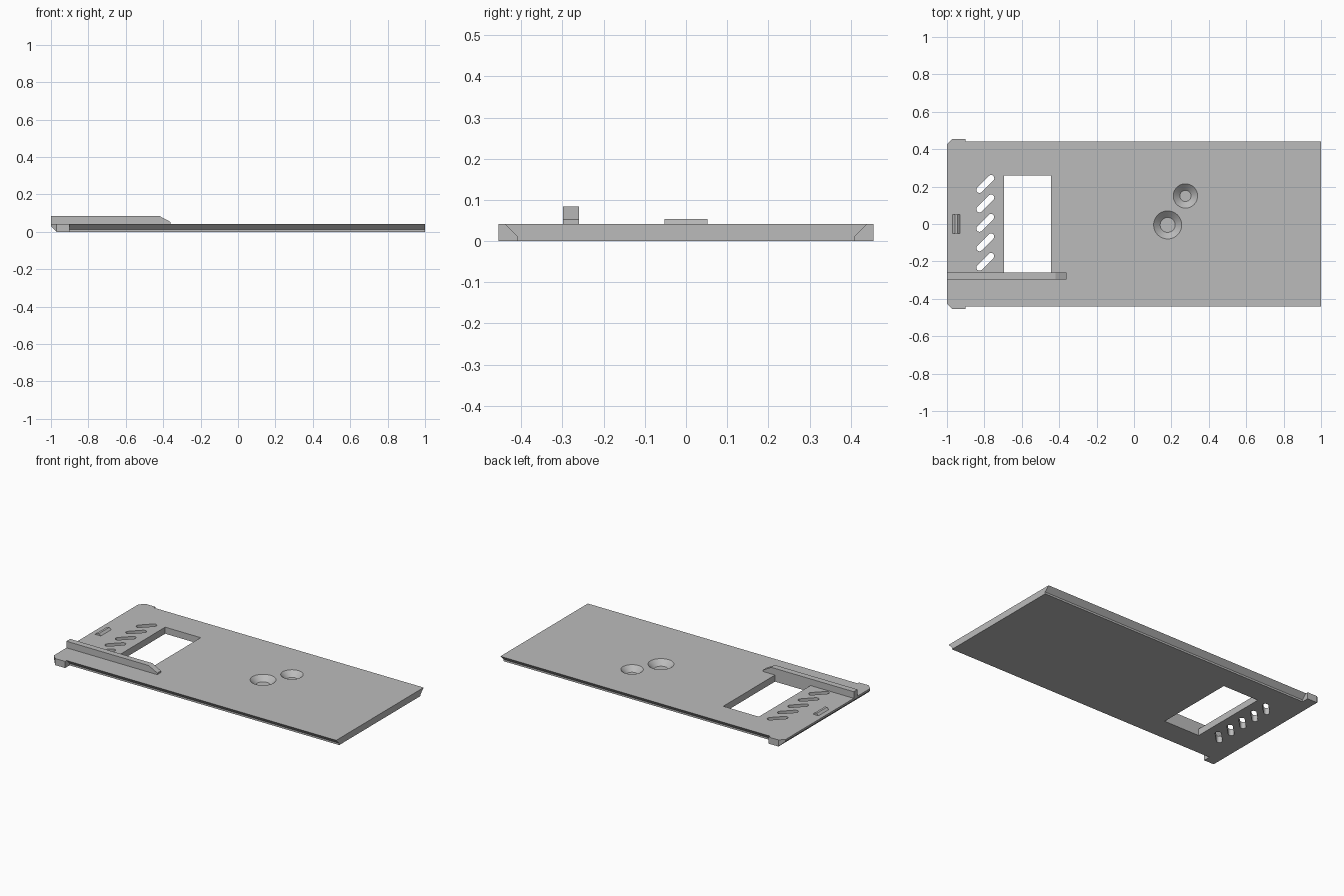
import bpy, bmesh, math
from mathutils import Vector

cube = bpy.data.objects.get("Cube")
if cube:
    bpy.data.objects.remove(cube, do_unlink=True)

grey = bpy.data.materials.new("plain_grey")
grey.use_nodes = True
grey.diffuse_color = (0.5, 0.5, 0.5, 1)
grey.node_tree.nodes["Principled BSDF"].inputs["Base Color"].default_value = (0.5, 0.5, 0.5, 1)


def finish(name, bm):
    bmesh.ops.recalc_face_normals(bm, faces=bm.faces[:])
    mesh = bpy.data.meshes.new(name)
    bm.to_mesh(mesh)
    bm.free()
    mesh.materials.append(grey)
    ob = bpy.data.objects.new(name, mesh)
    bpy.context.collection.objects.link(ob)
    return ob


def prism(profile, axis, lo, hi):
    """Extrude a 2D profile along an axis; returns the bmesh."""
    place = {"x": lambda a, b, t: (t, a, b),
             "y": lambda a, b, t: (a, t, b),
             "z": lambda a, b, t: (a, b, t)}[axis]
    bm = bmesh.new()
    face = bm.faces.new([bm.verts.new(place(a, b, lo)) for a, b in profile])
    ext = bmesh.ops.extrude_face_region(bm, geom=[face])
    verts = [v for v in ext["geom"] if isinstance(v, bmesh.types.BMVert)]
    shift = Vector(place(0, 0, hi - lo))
    bmesh.ops.translate(bm, verts=verts, vec=shift)
    return bm


def combine(target, tool, operation):
    mod = target.modifiers.new(operation, "BOOLEAN")
    mod.operation = operation
    mod.solver = "EXACT"
    mod.object = tool
    bpy.context.view_layer.objects.active = target
    bpy.ops.object.modifier_apply(modifier=mod.name)
    bpy.data.objects.remove(tool, do_unlink=True)


TOP = 0.042

# Sliding plate with dovetail long sides
half = [(0.41, 0), (0.41, 0.012), (0.44, TOP)]
section = half + [(-y, z) for y, z in reversed(half)]
plate = finish("sliding_plate", prism(section, "x", -0.95, 1))

# End block with stop tabs, chamfered below and at its corners
bm = prism([(-1, 0.03), (-0.97, 0), (-0.9, 0), (-0.9, TOP), (-1, TOP)], "y", -0.455, 0.455)
for side in (1, -1):
    cut = bmesh.ops.bisect_plane(bm, geom=bm.verts[:] + bm.edges[:] + bm.faces[:],
                                 plane_co=(-0.97, side * 0.455, 0),
                                 plane_no=(-1, side, 0), clear_outer=True)
    rim = [e for e in cut["geom_cut"] if isinstance(e, bmesh.types.BMEdge)]
    bmesh.ops.contextual_create(bm, geom=rim)
combine(plate, finish("end_block", bm), "UNION")

# Rectangular window
window = [(-0.695, -0.26), (-0.445, -0.26), (-0.445, 0.26), (-0.695, 0.26)]
combine(plate, finish("window_cutter", prism(window, "z", -0.1, 0.1)), "DIFFERENCE")

# Row of slanted vent slots
for i in range(5):
    cy = 0.006 + (i - 2) * 0.104
    outline = []
    for sign, start in ((1, -45), (-1, 135)):
        for k in range(9):
            a = math.radians(start + k * 22.5)
            outline.append((-0.795 + sign * 0.031 + 0.017 * math.cos(a),
                            cy + sign * 0.031 + 0.017 * math.sin(a)))
    combine(plate, finish("slot_cutter", prism(outline, "z", -0.1, 0.1)), "DIFFERENCE")

# Blind conical recesses
for x, y, outer, inner in ((0.18, -0.005, 0.075, 0.04), (0.275, 0.15, 0.065, 0.03)):
    depth = 0.032
    extra = 0.01
    slope = (outer - inner) / depth
    bm = bmesh.new()
    bmesh.ops.create_cone(bm, cap_ends=True, segments=48, radius1=inner,
                          radius2=outer + slope * extra, depth=depth + extra)
    bmesh.ops.translate(bm, verts=bm.verts[:], vec=(x, y, TOP + (extra - depth) / 2))
    combine(plate, finish("recess_cutter", bm), "DIFFERENCE")

# Guide rail with a sloped tip
finish("guide_rail", prism([(-1, TOP), (-0.36, TOP), (-0.36, 0.052), (-0.42, 0.084), (-1, 0.084)],
                           "y", -0.298, -0.26))

# Small catch ridge
finish("catch_ridge", prism([(-0.97, TOP), (-0.93, TOP), (-0.943, 0.054), (-0.957, 0.054)],
                            "y", -0.052, 0.052))

# Smooth the round walls, keep edges sharp
bpy.ops.object.select_all(action="DESELECT")
plate.select_set(True)
bpy.context.view_layer.objects.active = plate
bpy.ops.object.shade_smooth_by_angle(angle=math.radians(25))
